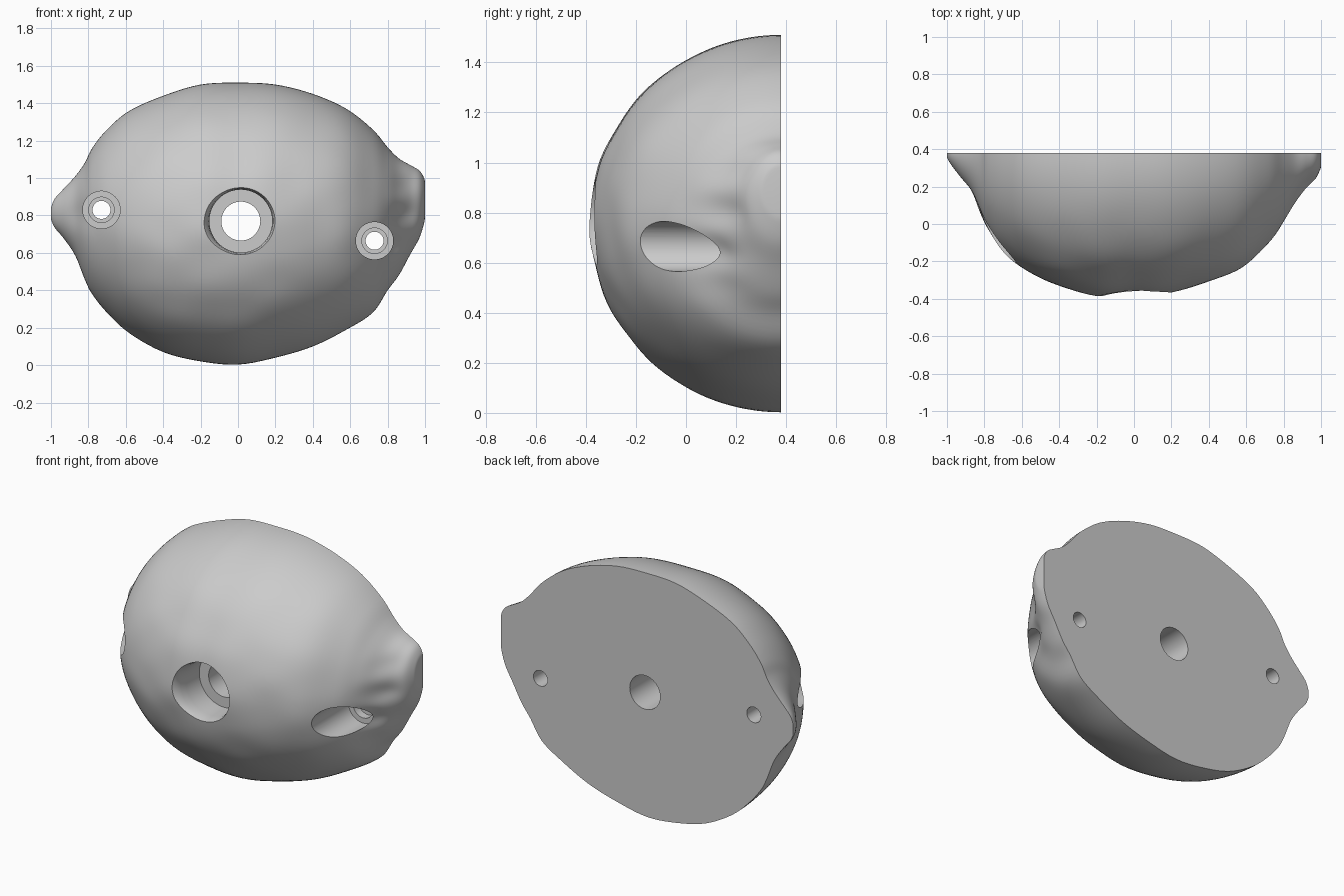
import bpy, bmesh, math
from mathutils import Vector, noise

if "Cube" in bpy.data.objects:
    bpy.data.objects.remove(bpy.data.objects["Cube"])

BACK = 0.38   # plane of the flat cut face

# Stations along the fruit: x, top z, bottom z, front y
STATIONS = [
    (-1.0, .84, .78, .355), (-.98, .89, .735, .32), (-.93, .945, .675, .25),
    (-.87, 1.01, .585, .16), (-.82, 1.08, .46, .04), (-.78, 1.16, .38, -.04),
    (-.70, 1.26, .28, -.15), (-.58, 1.36, .17, -.245), (-.40, 1.44, .07, -.335),
    (-.20, 1.50, .02, -.38), (0, 1.51, .003, -.38), (.20, 1.50, .04, -.365),
    (.40, 1.45, .10, -.31), (.58, 1.37, .19, -.23), (.72, 1.26, .28, -.10),
    (.80, 1.165, .40, 0), (.86, 1.105, .48, .09), (.92, 1.07, .59, .18),
    (.97, 1.04, .68, .24), (.995, 1.0, .76, .29), (1.0, .97, .80, .31),
]
# Dimples around the stem end: x, z, radius, strength
DENTS = [(.84, .64, .08, .22), (.89, .80, .07, .16), (.83, .50, .07, .10),
         (.90, .97, .06, .08), (-.84, .80, .08, .10)]
STEPS, SEG = 5, 72


def spline(points, steps):
    """Catmull-Rom interpolation through tuples."""
    out = []
    for i in range(len(points) - 1):
        quad = [points[max(i - 1, 0)], points[i], points[i + 1],
                points[min(i + 2, len(points) - 1)]]
        for s in range(steps):
            t = s / steps
            out.append([0.5 * (2 * b + (c - a) * t + (2 * a - 5 * b + 4 * c - d) * t * t
                               + (3 * b - a - 3 * c + d) * t ** 3)
                        for a, b, c, d in zip(*quad)])
    out.append(list(points[-1]))
    return out


def finish(bm, name):
    bmesh.ops.recalc_face_normals(bm, faces=bm.faces)
    me = bpy.data.meshes.new(name)
    bm.to_mesh(me)
    bm.free()
    ob = bpy.data.objects.new(name, me)
    bpy.context.collection.objects.link(ob)
    return ob


def fruit_half():
    """Loft half-ellipse sections along x and close the flat back."""
    bm = bmesh.new()
    rings = []
    for x, zt, zb, yf in spline(STATIONS, STEPS):
        ring = []
        for j in range(SEG + 1):
            a = math.pi * j / SEG
            z = (zt + zb) / 2 + (zt - zb) / 2 * math.cos(a)
            depth = (BACK - yf) * math.sin(a)
            for dx, dz, r, k in DENTS:
                depth *= 1 - k * math.exp(-((x - dx) ** 2 + (z - dz) ** 2) / r ** 2)
            n = noise.noise(Vector((x * 5, depth * 5, z * 5)))
            depth *= 1 + 0.012 * n
            ring.append(bm.verts.new((x, BACK - depth, z)))
        rings.append(ring)
    for a, b in zip(rings, rings[1:]):
        for j in range(SEG):
            bm.faces.new((a[j], a[j + 1], b[j + 1], b[j]))
    bm.faces.new(rings[0])
    bm.faces.new(rings[-1])
    bm.faces.new([r[0] for r in rings] + [r[-1] for r in reversed(rings)])
    return finish(bm, "half_lemon")


def bore(name, cx, cz, profile, n=64):
    """Turned cutter along y; profile is (radius, y) pairs."""
    bm = bmesh.new()
    rings = [[bm.verts.new((cx + r * math.cos(2 * math.pi * i / n), y,
                            cz + r * math.sin(2 * math.pi * i / n)))
              for i in range(n)] for r, y in profile]
    for a, b in zip(rings, rings[1:]):
        for i in range(n):
            k = (i + 1) % n
            bm.faces.new((a[i], a[k], b[k], b[i]))
    bm.faces.new(rings[0])
    bm.faces.new(rings[-1])
    ob = finish(bm, name)
    ob.hide_render = True
    return ob


lemon = fruit_half()

# Central stepped hole with a softened mouth, and two small screw holes
screw = [(.10, -.6), (.10, .18), (.068, .18), (.068, .23), (.048, .23), (.048, .6)]
cutters = [
    bore("centre_bore", .015, .77,
         [(.20, -.6), (.20, -.39), (.182, -.365), (.173, -.335), (.168, -.29),
          (.168, -.16), (.104, -.16), (.104, .6)]),
    bore("left_screw_bore", -.73, .83, screw),
    bore("right_screw_bore", .73, .665, screw),
]

bpy.context.view_layer.objects.active = lemon
lemon.select_set(True)
for c in cutters:
    m = lemon.modifiers.new(c.name, 'BOOLEAN')
    m.operation, m.solver, m.object = 'DIFFERENCE', 'EXACT', c
    bpy.ops.object.modifier_apply(modifier=m.name)
for c in cutters:
    bpy.data.objects.remove(c)

bpy.ops.object.shade_smooth_by_angle(angle=math.radians(35))
